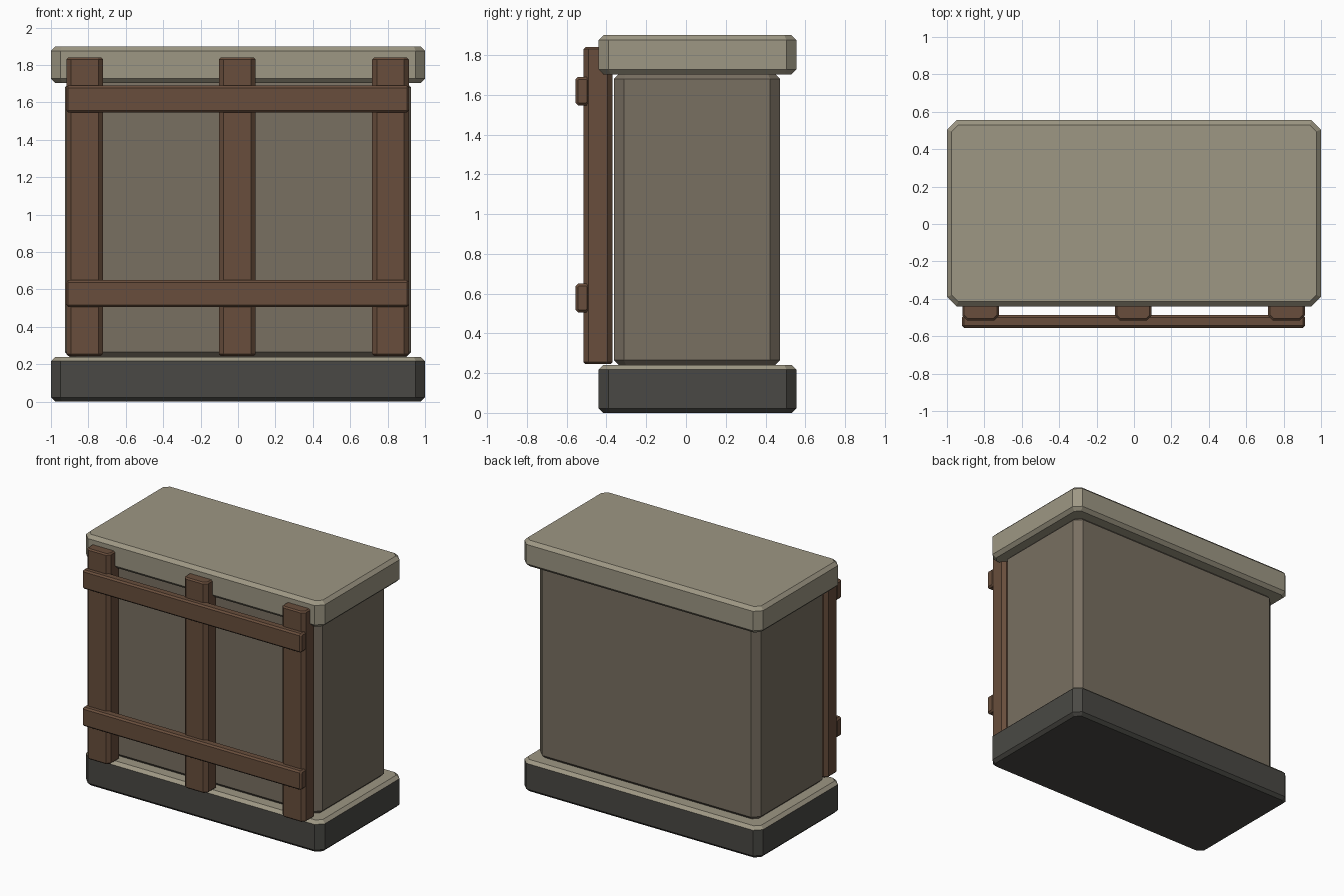
import bpy, bmesh
from mathutils import Matrix, Vector

if "Cube" in bpy.data.objects:
    bpy.data.objects.remove(bpy.data.objects["Cube"])


def material(name, rgb):
    m = bpy.data.materials.new(name)
    m.diffuse_color = (*rgb, 1)
    m.use_nodes = True
    m.node_tree.nodes["Principled BSDF"].inputs["Base Color"].default_value = m.diffuse_color
    return m


STONE = material("pale_stone", (0.34, 0.31, 0.23))
BODY = material("body_stone", (0.19, 0.16, 0.12))
DARK = material("dark_stone", (0.068, 0.066, 0.058))
WOOD = material("wood", (0.14, 0.076, 0.045))


def chamfer_box(name, lo, hi, corner, edge, mat, axis='Z', top_mat=None):
    """Box with chamfered long edges (corner) and chamfered end rims (edge)."""
    size = Vector(hi) - Vector(lo)
    centre = (Vector(hi) + Vector(lo)) / 2
    if axis == 'X':
        size = Vector((size.z, size.y, size.x))
    h = size / 2
    bm = bmesh.new()
    rings = []
    for z, inset in ((-h.z, edge), (-h.z + edge, 0), (h.z - edge, 0), (h.z, edge)):
        x, y = h.x - inset, h.y - inset
        c = corner - 0.586 * inset
        pts = [(x, -y + c), (x, y - c), (x - c, y), (-x + c, y),
               (-x, y - c), (-x, -y + c), (-x + c, -y), (x - c, -y)]
        rings.append([bm.verts.new((px, py, z)) for px, py in pts])
    for a, b in zip(rings, rings[1:]):
        for i in range(8):
            j = (i + 1) % 8
            bm.faces.new((a[i], a[j], b[j], b[i]))
    bm.faces.new(rings[0][::-1])
    bm.faces.new(rings[-1])
    if axis == 'X':
        bm.transform(Matrix.Rotation(1.5707963, 4, 'Y'))
    bm.normal_update()
    for f in bm.faces:
        f.material_index = 1 if top_mat and f.normal.z > 0.3 else 0
    me = bpy.data.meshes.new(name)
    bm.to_mesh(me)
    bm.free()
    me.materials.append(mat)
    if top_mat:
        me.materials.append(top_mat)
    ob = bpy.data.objects.new(name, me)
    ob.location = centre
    bpy.context.collection.objects.link(ob)
    return ob


# Plinth, main block and top slab
chamfer_box("base_plinth", (-1, -0.44, 0), (1, 0.555, 0.24), 0.05, 0.023, DARK, top_mat=STONE)
chamfer_box("body", (-0.925, -0.362, 0.24), (0.925, 0.473, 1.705), 0.05, 0.025, BODY)
chamfer_box("top_slab", (-1, -0.44, 1.703), (1, 0.555, 1.9), 0.05, 0.025, STONE)

# Upright posts of the front frame
for name, x in (("left_post", -0.82), ("middle_post", -0.004), ("right_post", 0.815)):
    chamfer_box(name, (x - 0.098, -0.515, 0.245), (x + 0.098, -0.37, 1.84), 0.025, 0.01, WOOD)

# Horizontal rails across the posts
for name, z in (("lower_rail", 0.578), ("upper_rail", 1.618)):
    chamfer_box(name, (-0.92, -0.555, z - 0.072), (0.915, -0.487, z + 0.072), 0.012, 0.012, WOOD, 'X')
